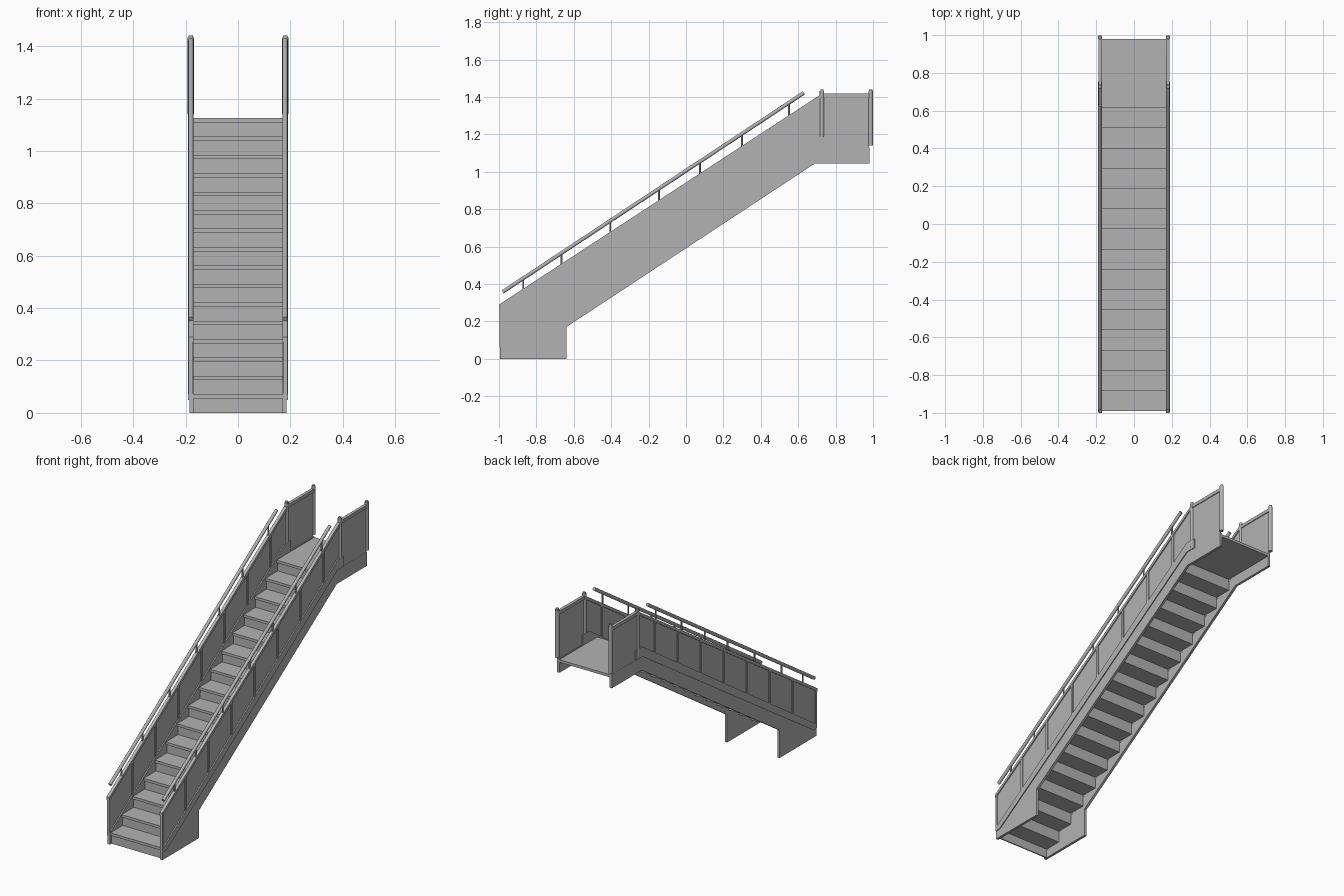
import bpy, bmesh, math
from mathutils import Vector

cube = bpy.data.objects.get("Cube")
if cube:
    bpy.data.objects.remove(cube)

grey = bpy.data.materials.new("plain_grey")
grey.use_nodes = True
grey.diffuse_color = (0.45, 0.45, 0.45, 1)
grey.node_tree.nodes["Principled BSDF"].inputs["Base Color"].default_value = (0.45, 0.45, 0.45, 1)


def finish(name, bm, mirror):
    bmesh.ops.recalc_face_normals(bm, faces=bm.faces)
    mesh = bpy.data.meshes.new(name)
    bm.to_mesh(mesh)
    bm.free()
    mesh.materials.append(grey)
    mesh.shade_smooth()
    mesh.set_sharp_from_angle(angle=math.radians(35))
    ob = bpy.data.objects.new(name, mesh)
    bpy.context.collection.objects.link(ob)
    if mirror:
        ob.modifiers.new("Mirror", "MIRROR").use_mirror_merge = False
    return ob


def prism(bm, profile, x0, x1):
    """Extrude a side profile of (y, z) points from x0 to x1."""
    face = bm.faces.new([bm.verts.new((x0, y, z)) for y, z in profile])
    ext = bmesh.ops.extrude_face_region(bm, geom=[face])["geom"]
    bmesh.ops.translate(bm, vec=(x1 - x0, 0, 0),
                        verts=[v for v in ext if isinstance(v, bmesh.types.BMVert)])


def box(bm, x0, x1, y0, y1, z0, z1):
    prism(bm, [(y0, z0), (y1, z0), (y1, z1), (y0, z1)], x0, x1)


def rod(bm, a, b, r, sides=12):
    a, b = Vector(a), Vector(b)
    turn = (b - a).to_track_quat('Z', 'Y').to_matrix().to_4x4()
    turn.translation = (a + b) / 2
    bmesh.ops.create_cone(bm, cap_ends=True, segments=sides, radius1=r, radius2=r,
                          depth=(b - a).length, matrix=turn)


def side_part(name, profile, x0, x1):
    bm = bmesh.new()
    prism(bm, profile, x0, x1)
    return finish(name, bm, True)


STEPS, RISE, RUN, FRONT = 16, 0.0703, 0.107, -0.99
MID = 0.18


def nose_z(y):
    return 0.085 + 0.664 * (y + 0.975)


def cap_z(y):
    return 0.29 + 0.653 * (y + 1)


# Treads, risers and landing
treads, risers = bmesh.new(), bmesh.new()
for i in range(STEPS):
    y, z = FRONT + RUN * i, RISE * (i + 1)
    last = i == STEPS - 1
    half = 0.188 if i == 0 else 0.172
    back = 0.98 if last else y + RUN + 0.018
    box(treads, -half, half, y, y + 0.02 if i == 0 else back, z - 0.016, z)
    if i == 0:
        box(treads, -0.172, 0.172, y + 0.02, back, z - 0.016, z)
    box(risers, -0.171, 0.171, y + 0.011, y + 0.018, z - RISE, z - 0.016)
finish("treads_and_landing", treads, False)
finish("risers", risers, False)

# Stringer plates with feet, and the landing side plates
side_part("stringer", [(-0.995, 0), (-0.64, 0), (-0.64, 0.17), (0.69, 1.045), (0.98, 1.045),
                       (0.98, 1.13), (0.69, 1.13), (-0.975, 0.06), (-0.995, 0.06)], 0.170, 0.185)

# Sloping trim with a short level end at the landing
side_part("stringer_trim", [(-0.96, 0.05), (0.69, 1.13), (0.755, 1.13), (0.755, 1.19),
                            (0.69, 1.19), (-0.975, 0.085), (-0.995, 0.072), (-0.995, 0.05)],
          0.169, 0.190)

# Thin infill panels of flight and landing
side_part("flight_panel", [(-0.99, 0.06), (0.69, 1.16), (0.725, 1.16), (0.725, 1.40),
                           (-0.99, 0.28)], 0.176, 0.183)
side_part("landing_panel", [(0.725, 1.12), (0.978, 1.12), (0.978, 1.41), (0.725, 1.41)],
          0.176, 0.184)

# Cap rails above the panels
side_part("flight_cap_rail", [(-1, cap_z(-1) - 0.02), (0.725, cap_z(0.725) - 0.02),
                              (0.725, cap_z(0.725)), (-1, cap_z(-1))], 0.170, 0.189)
side_part("landing_cap_rail", [(0.725, 1.40), (0.985, 1.40), (0.985, 1.42), (0.725, 1.42)],
          0.171, 0.189)

# Panel posts and the end post at the foot
posts = bmesh.new()
for i in range(7):
    y = -0.768 + 0.222 * i
    y0, y1 = y - 0.008, y + 0.008
    prism(posts, [(y0, nose_z(y0) - 0.01), (y1, nose_z(y1) - 0.01),
                  (y1, cap_z(y1) - 0.01), (y0, cap_z(y0) - 0.01)], 0.171, 0.188)
box(posts, 0.172, 0.188, -0.998, -0.985, 0.06, 0.28)
finish("panel_posts", posts, True)

# Round landing posts
newels = bmesh.new()
for y, z in ((0.727, 1.15), (0.987, 1.14)):
    rod(newels, (MID, y, z), (MID, y, 1.432), 0.012)
    rod(newels, (MID, y, 1.43), (MID, y, 1.44), 0.009)
finish("landing_posts", newels, True)

# Raised handrail with its brackets
rail = bmesh.new()
start, end = Vector((MID, -0.98, 0.358)), Vector((MID, 0.63, 1.422))
rod(rail, start, end, 0.010)
for y in (-0.87, -0.665, -0.405, -0.145, 0.075, 0.3, 0.55):
    top = start.lerp(end, (y - start.y) / (end.y - start.y)).z
    rod(rail, (MID, y, cap_z(y) - 0.01), (MID, y, top), 0.005, 8)
finish("handrail", rail, True)
